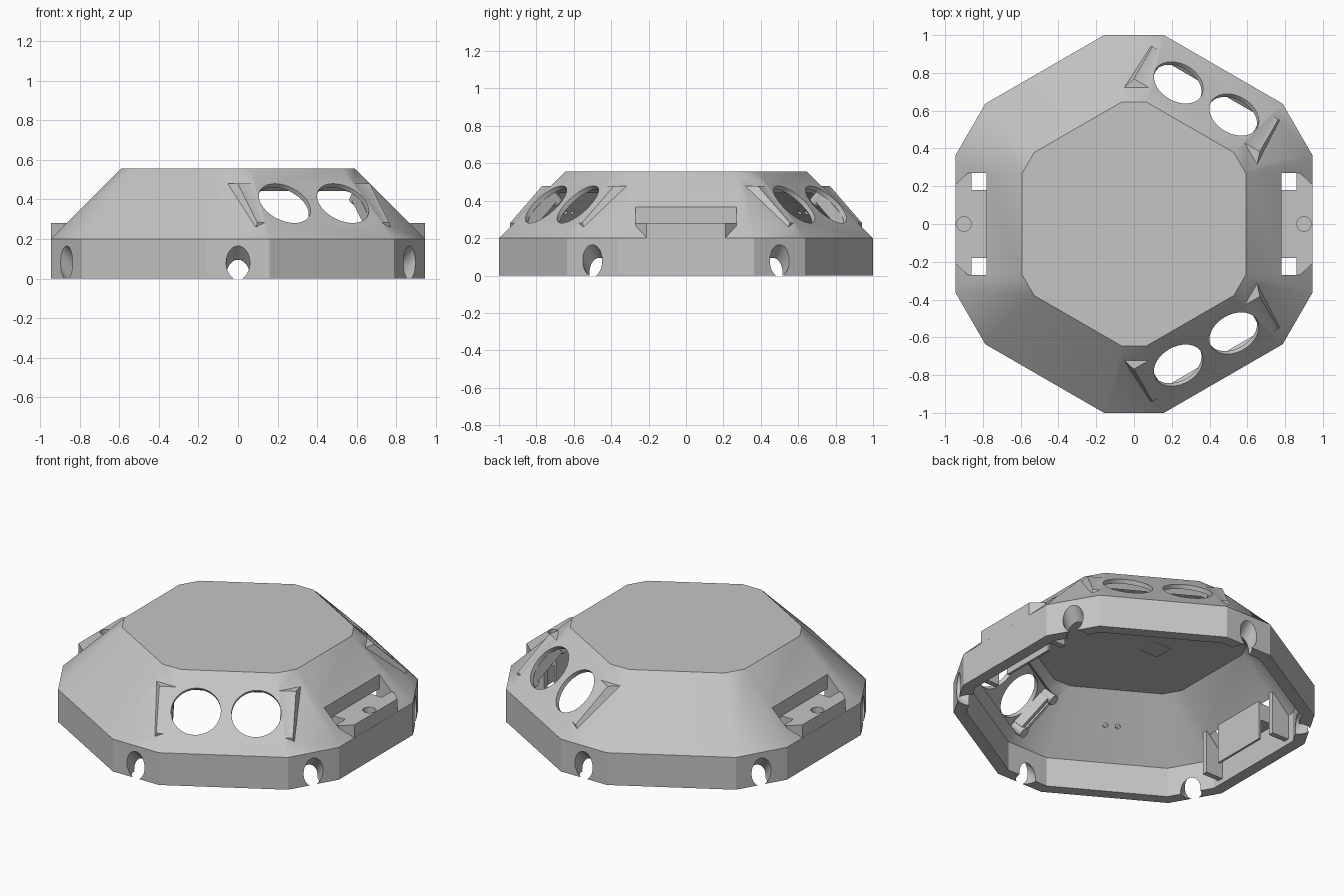
import bpy, bmesh, math
from mathutils import Vector, Matrix

if "Cube" in bpy.data.objects:
    bpy.data.objects.remove(bpy.data.objects["Cube"])

grey = bpy.data.materials.new("plain grey")
grey.use_nodes = True
GREY = (0.56, 0.56, 0.56, 1)
grey.diffuse_color = GREY
grey.node_tree.nodes["Principled BSDF"].inputs["Base Color"].default_value = GREY


def loft(name, loops, matrix=Matrix()):
    """Closed solid through matching loops of points."""
    bm = bmesh.new()
    rings = [[bm.verts.new(matrix @ Vector(p)) for p in loop] for loop in loops]
    count = len(rings[0])
    for low, high in zip(rings, rings[1:]):
        for i in range(count):
            j = (i + 1) % count
            bm.faces.new((low[i], low[j], high[j], high[i]))
    bm.faces.new(rings[0])
    bm.faces.new(rings[-1])
    bmesh.ops.recalc_face_normals(bm, faces=bm.faces)
    mesh = bpy.data.meshes.new(name)
    bm.to_mesh(mesh)
    bm.free()
    mesh.materials.append(grey)
    obj = bpy.data.objects.new(name, mesh)
    bpy.context.collection.objects.link(obj)
    return obj


def box(name, x, y, z, matrix=Matrix()):
    corners = [(x[0], y[0]), (x[1], y[0]), (x[1], y[1]), (x[0], y[1])]
    return loft(name, [[(a, b, h) for a, b in corners] for h in z], matrix)


def cylinder(name, start, end, radius, matrix=Matrix(), sides=48):
    start, end = Vector(start), Vector(end)
    turn = (end - start).to_track_quat("Z", "Y")
    circle = [turn @ Vector((radius * math.cos(t), radius * math.sin(t), 0))
              for t in (2 * math.pi * i / sides for i in range(sides))]
    return loft(name, [[c + p for c in circle] for p in (start, end)], matrix)


def combine(target, tool, operation):
    mod = target.modifiers.new("combine", "BOOLEAN")
    mod.operation, mod.solver, mod.object = operation, "EXACT", tool
    bpy.context.view_layer.objects.active = target
    bpy.ops.object.modifier_apply(modifier=mod.name)
    bpy.data.objects.remove(tool)


def cut(target, tool):
    combine(target, tool, "DIFFERENCE")


def add(target, tool):
    combine(target, tool, "UNION")


def ring(offset, z):
    """Twelve-sided outline with alternating face distances."""
    points = []
    step = math.pi / 6
    for k in range(12):
        d0, d1 = (0.945, 1.0) if k % 2 == 0 else (1.0, 0.945)
        d0, d1 = d0 - offset, d1 - offset
        side = (d1 - d0 * math.cos(step)) / math.sin(step)
        a = k * step
        points.append((d0 * math.cos(a) - side * math.sin(a),
                       d0 * math.sin(a) + side * math.cos(a), z))
    return points


def slope_frame(degrees):
    """Frame on a sloping face: x along, y up the slope, z outward."""
    a = math.radians(degrees)
    h, up = Vector((math.cos(a), math.sin(a), 0)), Vector((0, 0, 1))
    axes = (up.cross(h), (up - h).normalized(), (h + up).normalized())
    return Matrix.Translation(h * 0.766 + up * 0.38) @ Matrix(axes).transposed().to_4x4()


# Faceted outer body
shell = loft("shell", [ring(0, 0), ring(0, 0.2), ring(0.353, 0.555)])

# Panel blocks whose flared ends stand proud of the neighbouring facets
panel_angles = {"front": -60, "back": 60}
front_edge = (0.385, 0.665, 0.48, 0.863, 0.282)
back_edge = (0.415, 0.57, 0.48, 0.85, 0.2)
for angle in panel_angles.values():
    loops = [[(d0, -w, z0), (d0, w, z0), (d1, w, z1), (d1, -w, z1)]
             for w, d0, z0, d1, z1 in (front_edge, back_edge)]
    add(shell, loft("panel_block", loops, Matrix.Rotation(math.radians(angle), 4, "Z")))

# Hollow inside
cut(shell, loft("cavity", [ring(0.07, -0.05), ring(0.07, 0.183), ring(0.372, 0.485)]))

# Thinned panel backs and paired round openings
for angle in panel_angles.values():
    frame = slope_frame(angle)
    cut(shell, box("panel_pocket", (-0.36, 0.36), (-0.15, 0.15), (-0.12, -0.026), frame))
    for s in (-0.17, 0.17):
        cut(shell, cylinder("sensor_hole", (s, 0, -0.2), (s, 0, 0.1), 0.14, frame))

# Pairs of small blind holes inside the opposite slopes
for angle in (120, 240):
    for s in (-0.035, 0.035):
        cut(shell, cylinder("pilot_hole", (s, 0, -0.1), (s, 0, -0.03), 0.014,
                            slope_frame(angle), 24))

# Side recesses, each with a notched shelf and a blind screw hole
recess = [(0.78, 0.1), (0.86, 0.1), (0.86, 0.28), (1.1, 0.28), (1.1, 0.6), (0.78, 0.6)]
half = [(0.77, 0.18), (0.861, 0.18), (0.861, 0.2695), (0.88, 0.2695), (0.9445, 0.21)]
outline = [(x, -y) for x, y in half] + half[::-1]
for side in (0, math.pi):
    turn = Matrix.Rotation(side, 4, "Z")
    cut(shell, loft("recess", [[(x, y, z) for x, z in recess] for y in (-0.27, 0.27)], turn))
    add(shell, loft("shelf", [[(x, y, z) for x, y in outline] for z in (0.175, 0.281)], turn))
    cut(shell, cylinder("screw_hole", (0.9, 0, 0.22), (0.9, 0, 0.4), 0.038, turn))

# Slanting cable holes through the rim, every sixty degrees
for k in range(6):
    turn = Matrix.Rotation(math.radians(30 + 60 * k), 4, "Z")
    cut(shell, cylinder("cable_hole", (0.8, 0, -0.12), (1.2, 0, 0.28), 0.06, turn))

parts = [shell]

# Inner wall and ribs behind each shelf
rib = [(0.76, 0.03), (0.9, 0.03), (0.9, 0.2), (0.76, 0.33)]
for side, label in ((0, "left"), (math.pi, "right")):
    turn = Matrix.Rotation(side, 4, "Z")
    parts.append(box(f"{label}_recess_wall", (0.765, 0.779), (-0.179, 0.179),
                     (0.05, 0.32), turn))
    for s, end in ((-1, "a"), (1, "b")):
        parts.append(loft(f"{label}_shelf_rib_{end}",
                          [[(x, s * y, z) for x, z in rib] for y in (0.272, 0.305)], turn))

# Sensor clips behind the panels: twin rails with a round boss at each end
for label, angle in panel_angles.items():
    frame = slope_frame(angle)
    for s, end in ((-0.335, "a"), (0.335, "b")):
        for shift, rail in ((-0.02, "outer"), (0.02, "inner")):
            x = s + shift
            parts.append(box(f"{label}_clip_{rail}_rail_{end}", (x - 0.012, x + 0.012),
                             (-0.11, 0.11), (-0.09, -0.025), frame))
        for y, spot in ((-0.125, "low"), (0.125, "high")):
            parts.append(cylinder(f"{label}_clip_boss_{end}_{spot}", (s, y, -0.025),
                                  (s, y, -0.11), 0.03, frame, 24))

# Small plate under the roof
parts.append(box("ceiling_plate", (-0.22, -0.1), (-0.06, 0.06), (0.479, 0.486)))

# Soft upper facets, crisp edges elsewhere
bpy.ops.object.select_all(action="DESELECT")
for obj in parts:
    obj.select_set(True)
bpy.context.view_layer.objects.active = shell
bpy.ops.object.shade_smooth_by_angle(angle=math.radians(25))
weighted = shell.modifiers.new("face weighted shading", "WEIGHTED_NORMAL")
weighted.keep_sharp = True
